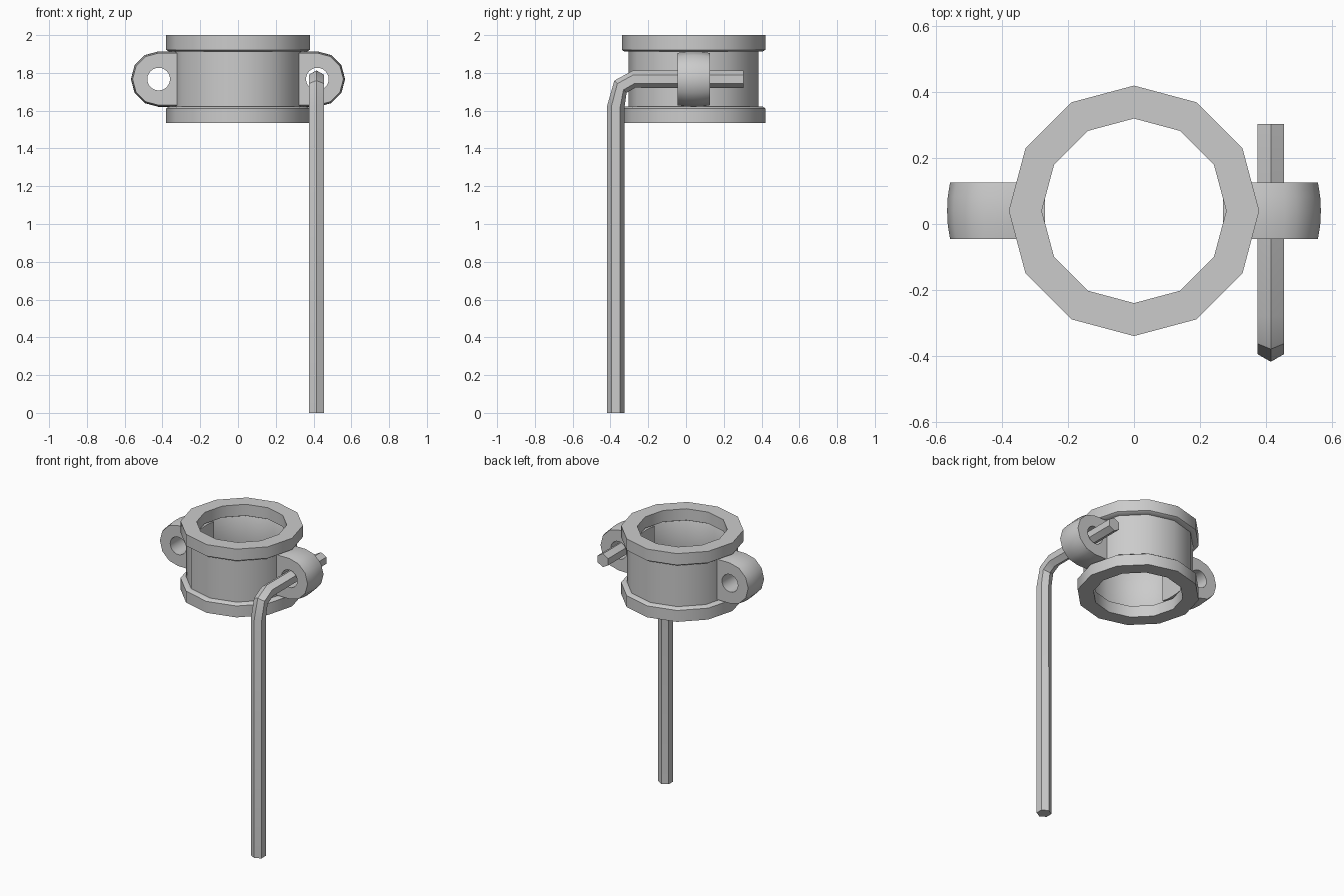
import bpy, bmesh
from math import sin, cos, tan, pi, radians

if "Cube" in bpy.data.objects:
    bpy.data.objects.remove(bpy.data.objects["Cube"])

CY, CZ = 0.04, 1.767          # ring centre in y, middle height


def loft(name, rings, closed=False, caps=False):
    """Join equal-length rings of points into one smooth-by-angle object."""
    bm = bmesh.new()
    loops = [[bm.verts.new(p) for p in r] for r in rings]
    pairs = list(zip(loops, loops[1:])) + ([(loops[-1], loops[0])] if closed else [])
    for a, b in pairs:
        n = len(a)
        for i in range(n):
            j = (i + 1) % n
            bm.faces.new((a[i], a[j], b[j], b[i]))
    if caps:
        bm.faces.new(loops[0])
        bm.faces.new(loops[-1])
    bmesh.ops.recalc_face_normals(bm, faces=bm.faces)
    me = bpy.data.meshes.new(name)
    bm.to_mesh(me)
    bm.free()
    ob = bpy.data.objects.new(name, me)
    bpy.context.collection.objects.link(ob)
    bpy.ops.object.select_all(action='DESELECT')
    ob.select_set(True)
    bpy.context.view_layer.objects.active = ob
    bpy.ops.object.shade_smooth_by_angle(angle=radians(40))
    return ob


def lathe(name, profile):
    return loft(name, [[(r * cos(i * pi / 6), CY + r * sin(i * pi / 6), z)
                        for i in range(12)] for r, z in profile], closed=True)


# twelve-sided sleeve with a chamfered inner lip
lathe("sleeve", [(0.345, 1.60), (0.345, 1.93), (0.32, 1.93), (0.305, 1.90),
                 (0.305, 1.63), (0.32, 1.60)])

# upper and lower rims, mirrored about the middle
for name, s in (("upper_rim", 1), ("lower_rim", -1)):
    lathe(name, [(r, CZ + s * h) for r, h in
                 ((0.28, 0.233), (0.38, 0.233), (0.38, 0.155), (0.365, 0.145),
                  (0.30, 0.145), (0.28, 0.155))])


# side lugs: rounded outside, square where they enter the sleeve
def lug_ring(side, y, radius, hole=False):
    pts = []
    for i in range(24):
        t = i * pi / 12
        c, s = cos(t), sin(t)
        if hole:
            x, z = 0.06 * c, 0.06 * s
        elif c > -1e-6:
            k = radius * cos(pi / 12) / cos(t % (pi / 6) - pi / 12) if i % 2 else radius
            x, z = k * c, k * s
        else:
            m = max(abs(c), abs(s))
            x, z = 0.15 * c / m, radius * s / m
        pts.append((side * (0.42 + x), CY + y, CZ + z))
    return pts


for name, side in (("left_lug", -1), ("right_lug", 1)):
    w = 0.086
    loft(name, [lug_ring(side, -w, 0, True), lug_ring(side, -w, 0.138),
                lug_ring(side, -w / 2, 0.145), lug_ring(side, 0, 0.147),
                lug_ring(side, w / 2, 0.145),
                lug_ring(side, w, 0.138), lug_ring(side, w, 0, True)], closed=True)

# bent hexagonal rod passing through the right lug
path = [(-0.372, 0.0, 0), (-0.372, 1.62, 14), (-0.347, 1.727, 45),
        (-0.275, 1.767, 76), (0.304, 1.767, 90)]     # y, z, tilt of section
path[1] = (-0.372, 1.62, 7)
path[3] = (-0.275, 1.767, 83)
rings = []
for y, z, tilt in path:
    a = radians(tilt)
    ring = []
    for i in range(6):
        t = pi / 6 + i * pi / 3
        u, v = 0.046 * cos(t), 0.046 * sin(t)
        ring.append((0.415 + u, y - v * cos(a), z + v * sin(a)))
    rings.append(ring)
loft("bent_rod", rings, caps=True)
